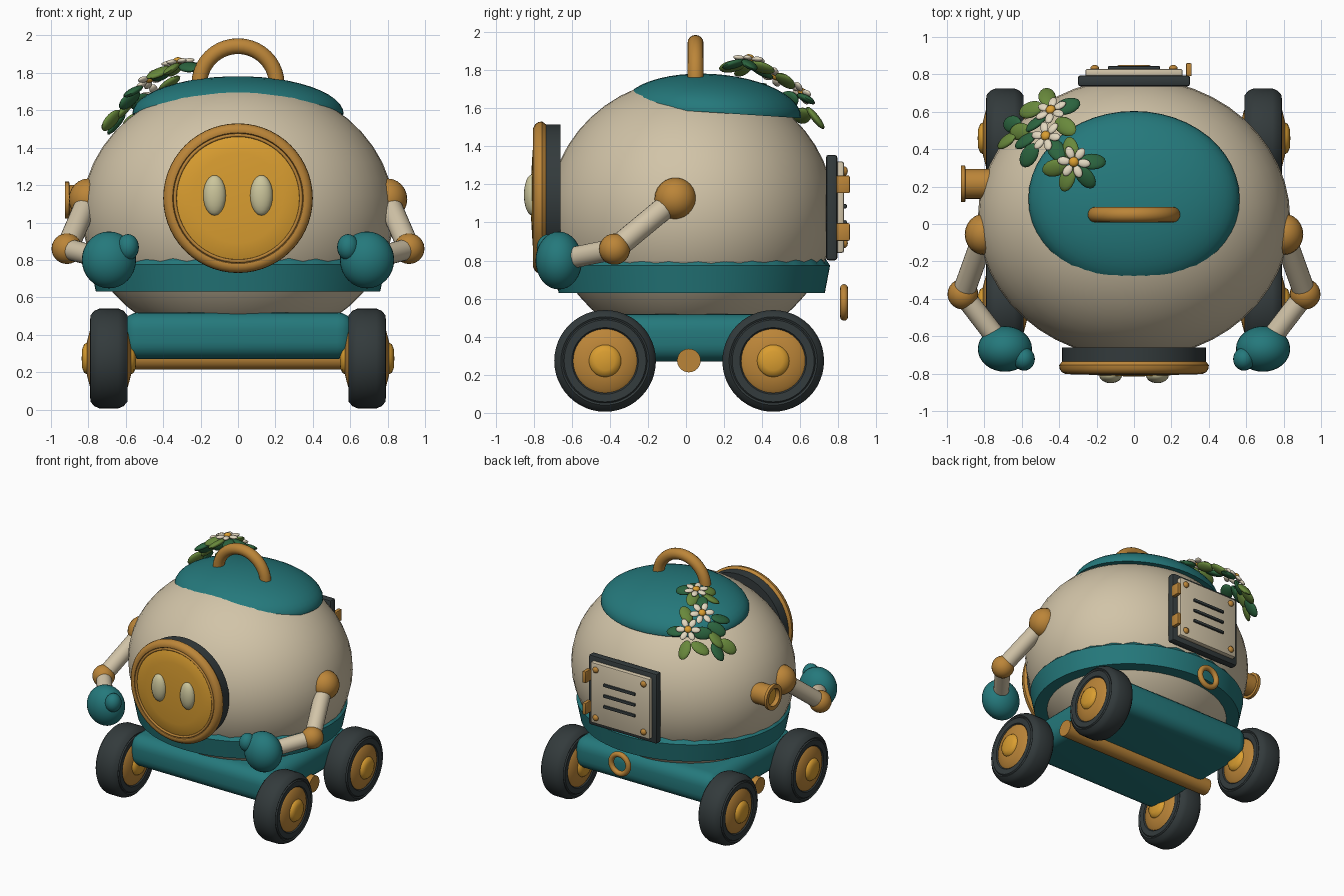
import bpy, bmesh, math
from mathutils import Vector, Matrix

if "Cube" in bpy.data.objects:
    bpy.data.objects.remove(bpy.data.objects["Cube"])


def mat(name, *rgb):
    m = bpy.data.materials.new(name)
    m.diffuse_color = (*rgb, 1)
    m.use_nodes = True
    m.node_tree.nodes["Principled BSDF"].inputs["Base Color"].default_value = m.diffuse_color
    return m


CREAM = mat("cream", .64, .55, .39)
TEAL = mat("teal", .018, .19, .20)
GOLD = mat("gold", .50, .235, .04)
YELLOW = mat("yellow", .70, .34, .03)
DARK = mat("charcoal", .033, .043, .045)
EYE = mat("pale_lime", .60, .56, .33)
PETAL = mat("petal_white", .76, .68, .52)
GREEN = mat("dark_green", .025, .13, .05)
OLIVE = mat("olive_green", .14, .25, .045)


def finish(name, bm, material, angle=40):
    bmesh.ops.recalc_face_normals(bm, faces=bm.faces)
    me = bpy.data.meshes.new(name)
    bm.to_mesh(me)
    bm.free()
    me.materials.append(material)
    ob = bpy.data.objects.new(name, me)
    bpy.context.collection.objects.link(ob)
    bpy.ops.object.select_all(action='DESELECT')
    bpy.context.view_layer.objects.active = ob
    ob.select_set(True)
    bpy.ops.object.shade_smooth_by_angle(angle=math.radians(angle))
    return ob


def facing(direction):
    return Vector(direction).to_track_quat('Z', 'Y').to_matrix().to_4x4()


def ball(name, loc, size, material, rot=None, seg=24):
    bm = bmesh.new()
    bmesh.ops.create_uvsphere(bm, u_segments=seg, v_segments=max(8, seg // 2), radius=1)
    M = Matrix.Translation(loc) @ (rot or Matrix()) @ Matrix.Diagonal((*size, 1))
    bm.transform(M)
    return finish(name, bm, material, 60)


def lathe(name, profile, loc, direction, material, seg=40, scale=(1, 1, 1), wave=None):
    """Spin (radius, height) points about an axis; caps close on the axis."""
    bm = bmesh.new()
    vs = [bm.verts.new((r, 0, h)) for r, h in profile]
    es = [bm.edges.new(p) for p in zip(vs, vs[1:])]
    bmesh.ops.spin(bm, geom=vs + es, cent=(0, 0, 0), axis=(0, 0, 1),
                   angle=2 * math.pi, steps=seg)
    bmesh.ops.remove_doubles(bm, verts=bm.verts, dist=1e-5)
    if wave:
        for v in bm.verts:
            if v.co.z > wave:
                v.co.z += .009 * math.sin(30 * math.atan2(v.co.y, v.co.x))
    bm.transform(Matrix.Translation(loc) @ facing(direction) @ Matrix.Diagonal((*scale, 1)))
    return finish(name, bm, material)


def rod(name, a, b, r, material):
    a, b = Vector(a), Vector(b)
    h = (b - a).length
    return lathe(name, [(0, 0), (r, 0), (r, h), (0, h)], a, b - a, material, 24)


def ring(name, loc, direction, R, r, material, seg=40):
    pts = [(R + r * math.cos(t * math.pi / 6), r * math.sin(t * math.pi / 6)) for t in range(13)]
    return lathe(name, pts, loc, direction, material, seg)


def box(name, loc, size, material, bevel=.01, seg=2):
    bm = bmesh.new()
    bmesh.ops.create_cube(bm, size=1)
    bm.transform(Matrix.Translation(loc) @ Matrix.Diagonal((*size, 1)))
    bmesh.ops.bevel(bm, geom=bm.edges[:], offset=bevel, segments=seg, profile=.5, affect='EDGES')
    return finish(name, bm, material, 35)


# Round body, lid and belt
ball("body", (0, .03, 1.05), (.835, .75, .71), CREAM, seg=48)
bm = bmesh.new()
bmesh.ops.create_uvsphere(bm, u_segments=48, v_segments=24, radius=1)
bmesh.ops.bisect_plane(bm, geom=bm.verts[:] + bm.edges[:] + bm.faces[:], plane_co=(0, 0, -.01),
                       plane_no=(0, 0, -1), clear_outer=True)
bmesh.ops.holes_fill(bm, edges=[e for e in bm.edges if e.is_boundary])
bm.transform(Matrix.Translation((0, .135, 1.58)) @ Matrix.Rotation(math.radians(-3.7), 4, 'X')
             @ Matrix.Diagonal((.565, .47, .2, 1)))
finish("lid", bm, TEAL)
lathe("belt", [(.6, .63), (.76, .63), (.79, .775), (.765, .80)], (0, .03, 0), (0, 0, 1),
      TEAL, 120, (1, .92, 1), wave=.78)

# Arched lid handle
bm = bmesh.new()
path = [(.207, 1.68)] + [(.207 * math.cos(i * math.pi / 20), 1.738 + .205 * math.sin(i * math.pi / 20))
                         for i in range(21)] + [(-.207, 1.68)]
rows = []
for i, (x, z) in enumerate(path):
    t = math.pi * min(max(i - 1, 0), 20) / 20
    rows.append([bm.verts.new((x + .042 * math.cos(a) * math.cos(t), .05 + .042 * math.sin(a),
                               z + .042 * math.cos(a) * math.sin(t)))
                 for a in [k * math.pi / 8 for k in range(16)]])
for p, q in zip(rows, rows[1:]):
    for k in range(16):
        bm.faces.new((p[k], p[(k + 1) % 16], q[(k + 1) % 16], q[k]))
finish("lid_handle", bm, GOLD)

# Round front plate with two eyes
F = (0, -1, 0)
lathe("face_gasket", [(0, .66), (.385, .66), (.385, .745), (0, .745)], (0, 0, 1.13), F, DARK, 56)
lathe("face_rim", [(.33, .735), (.385, .735), (.40, .755), (.398, .775), (.385, .793),
                   (.365, .803), (.35, .80), (.34, .78)], (0, 0, 1.13), F, GOLD, 56)
lathe("face_disc", [(0, .815), (.12, .813), (.24, .806), (.325, .796), (.345, .785), (.345, .74)],
      (0, 0, 1.13), F, YELLOW, 56)
ring("face_inner_ring", (0, -.795, 1.13), F, .337, .009, GOLD, 56)
for s in (-1, 1):
    ball("eye", (.125 * s, -.808, 1.145), (.061, .043, .108), EYE)

# Chassis and cross tube
box("chassis", (0, .02, .395), (1.24, 1.06, .25), TEAL, .09, 5)
rod("cross_tube", (-.66, .015, .275), (.66, .015, .275), .062, GOLD)

for s in (-1, 1):
    # Wheels
    for y in (-.425, .458):
        c = (.69 * s, y, .273)
        half = [(.165, .085), (.175, .098), (.215, .10), (.222, .092), (.232, .098), (.255, .078), (.267, .05)]
        lathe("tyre", half + [(r, -h) for r, h in half[::-1]], c, (s, 0, 0), DARK, 48)
        hub = [(0, .118), (.088, .118), (.15, .102), (.168, .09)]
        lathe("hub", hub + [(r, -h) for r, h in hub[::-1]], c, (s, 0, 0), GOLD)
        cap = [(0, .146), (.05, .143), (.076, .133), (.088, .112)]
        lathe("hub_cap", cap + [(r, -h) for r, h in cap[::-1]], c, (s, 0, 0), YELLOW, 28)
    # Jointed arms with mitten hands
    shoulder, elbow, hand = (.80 * s, -.055, 1.125), (.915 * s, -.375, .86), (.69 * s, -.668, .80)
    ball("shoulder", shoulder, (.105, .11, .11), GOLD)
    rod("upper_arm", shoulder, elbow, .06, CREAM)
    ball("elbow", elbow, (.082, .082, .082), GOLD)
    rod("forearm", elbow, hand, .056, CREAM)
    ball("hand", hand, (.145, .122, .152), TEAL, seg=32)
    ball("thumb", (.588 * s, -.722, .868), (.058, .062, .07), TEAL)

# Side spout
L = (-1, 0, 0)
lathe("spout", [(.08, .70), (.08, .90), (.098, .903), (.098, .925), (.068, .925), (.065, .885)],
      (0, .215, 1.12), L, GOLD)
rod("spout_plug", (-.80, .215, 1.12), (-.892, .215, 1.12), .07, YELLOW)

# Rear hatch with vents, screws and hinges
box("hatch_frame", (0, .765, 1.078), (.6, .06, .555), DARK, .015)
box("hatch_door", (0, .808, 1.08), (.52, .044, .48), CREAM, .012)
for dz in (-.085, 0, .085):
    box("vent_slot", (0, .835, 1.085 + dz), (.28, .02, .024), DARK, .008)
for x in (-.21, .21):
    for z in (.89, 1.27):
        ball("screw", (x, .832, z), (.024, .018, .024), GOLD, seg=16)
for z in (.95, 1.2):
    box("hinge", (.293, .825, z), (.03, .07, .092), GOLD, .006)
ring("tow_ring", (0, .83, .58), (0, 1, 0), .075, .021, GOLD)


# Garland draped over a dome-shaped rule
def drape(x, y):
    dx, dy = x + .28, y - .3
    return Vector((x, y, 1.85 - 1.55 * (dx * dx + dy * dy))), Vector((3.1 * dx, 3.1 * dy, 1)).normalized()


flowers = [(-.32, .33), (-.465, .465), (-.44, .60)]
leaves = [(-.47, .69), (-.36, .64), (-.56, .62), (-.66, .54), (-.69, .45), (-.59, .45),
          (-.34, .40), (-.22, .335), (-.36, .24), (-.26, .25), (-.43, .30), (-.57, .37),
          (-.37, .53), (-.53, .55), (-.62, .50), (-.42, .40)]
for i, (x, y) in enumerate(leaves):
    p, n = drape(x, y)
    near = min(flowers, key=lambda f: (f[0] - x) ** 2 + (f[1] - y) ** 2)
    out = Vector((x - near[0], y - near[1], 0))
    out = (out - n * out.dot(n)).normalized()
    side = n.cross(out)
    rot = Matrix((out, side, n)).transposed().to_4x4() @ Matrix.Rotation(.35 * (-1) ** (i // 2), 4, 'X')
    ball("leaf", p - n * .015, (.074, .047, .02), (OLIVE, GREEN)[i % 2], rot, 16)
for x, y in flowers:
    p, n = drape(x, y)
    R = facing(n)
    p = p + n * .012
    for k in range(6):
        spin = R @ Matrix.Rotation(k * math.pi / 3, 4, 'Z')
        ball("petal", p + (spin @ Vector((.055, 0, 0))), (.035, .023, .013), PETAL, spin, 16)
    ball("flower_centre", p + n * .006, (.027, .027, .02), YELLOW, R, 16)
